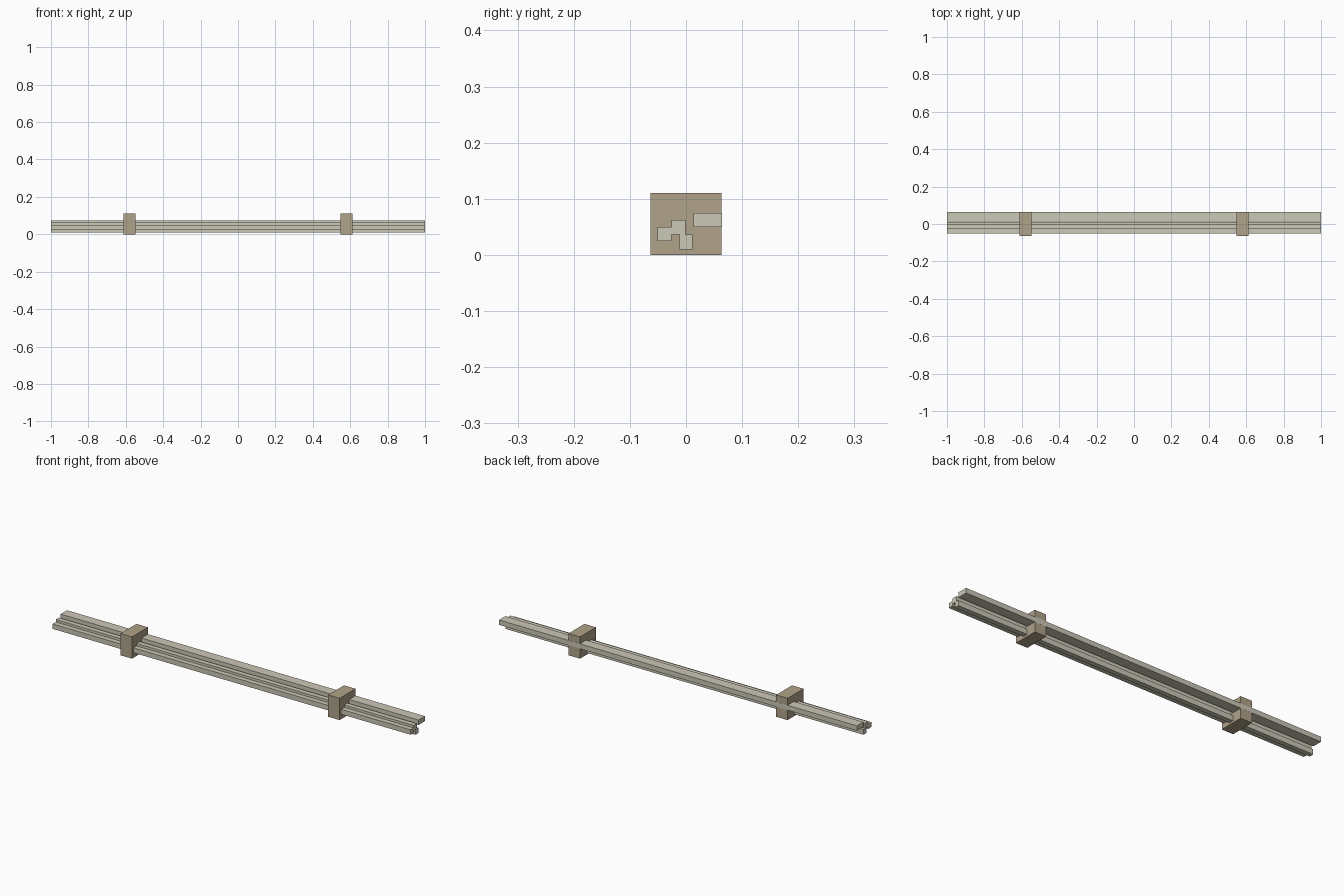
import bpy
import bmesh

cube = bpy.data.objects.get("Cube")
if cube:
    bpy.data.objects.remove(cube, do_unlink=True)


def make_material(name, rgb):
    mat = bpy.data.materials.new(name)
    mat.use_nodes = True
    color = (*rgb, 1.0)
    mat.diffuse_color = color
    mat.node_tree.nodes["Principled BSDF"].inputs["Base Color"].default_value = color
    return mat


def extrude_along_x(name, profile, center, half, mat):
    """Sweep a closed (y, z) profile along x."""
    bm = bmesh.new()
    face = bm.faces.new([bm.verts.new((center - half, y, z)) for y, z in profile])
    swept = bmesh.ops.extrude_face_region(bm, geom=[face])["geom"]
    moved = [v for v in swept if isinstance(v, bmesh.types.BMVert)]
    bmesh.ops.translate(bm, verts=moved, vec=(2 * half, 0, 0))
    bmesh.ops.recalc_face_normals(bm, faces=bm.faces)
    mesh = bpy.data.meshes.new(name)
    bm.to_mesh(mesh)
    bm.free()
    mesh.materials.append(mat)
    obj = bpy.data.objects.new(name, mesh)
    bpy.context.collection.objects.link(obj)
    return obj


def rect(y0, y1, z0, z1):
    return [(y0, z0), (y1, z0), (y1, z1), (y0, z1)]


pale = make_material("pale_wood", (0.60, 0.58, 0.47))
tan = make_material("tan_wood", (0.43, 0.36, 0.25))

# Long flat board, flush with the back of the blocks
extrude_along_x("back_board", rect(0.013, 0.0638, 0.05, 0.075), 0, 1, pale)

# Long stepped rail in front of the board
rail_profile = [
    (-0.051, 0.025), (-0.026, 0.025), (-0.026, 0.036), (-0.012, 0.036),
    (-0.012, 0.01), (0.012, 0.01), (0.012, 0.036), (-0.001, 0.036),
    (-0.001, 0.0625), (-0.026, 0.0625), (-0.026, 0.05), (-0.051, 0.05),
]
extrude_along_x("stepped_rail", rail_profile, 0, 1, pale)

# Two solid blocks holding the bars
for side, sign in (("left", 1), ("right", -1)):
    extrude_along_x(f"{side}_block", rect(-0.0635, 0.0635, 0, 0.11),
                    sign * 0.58, 0.032, tan)
